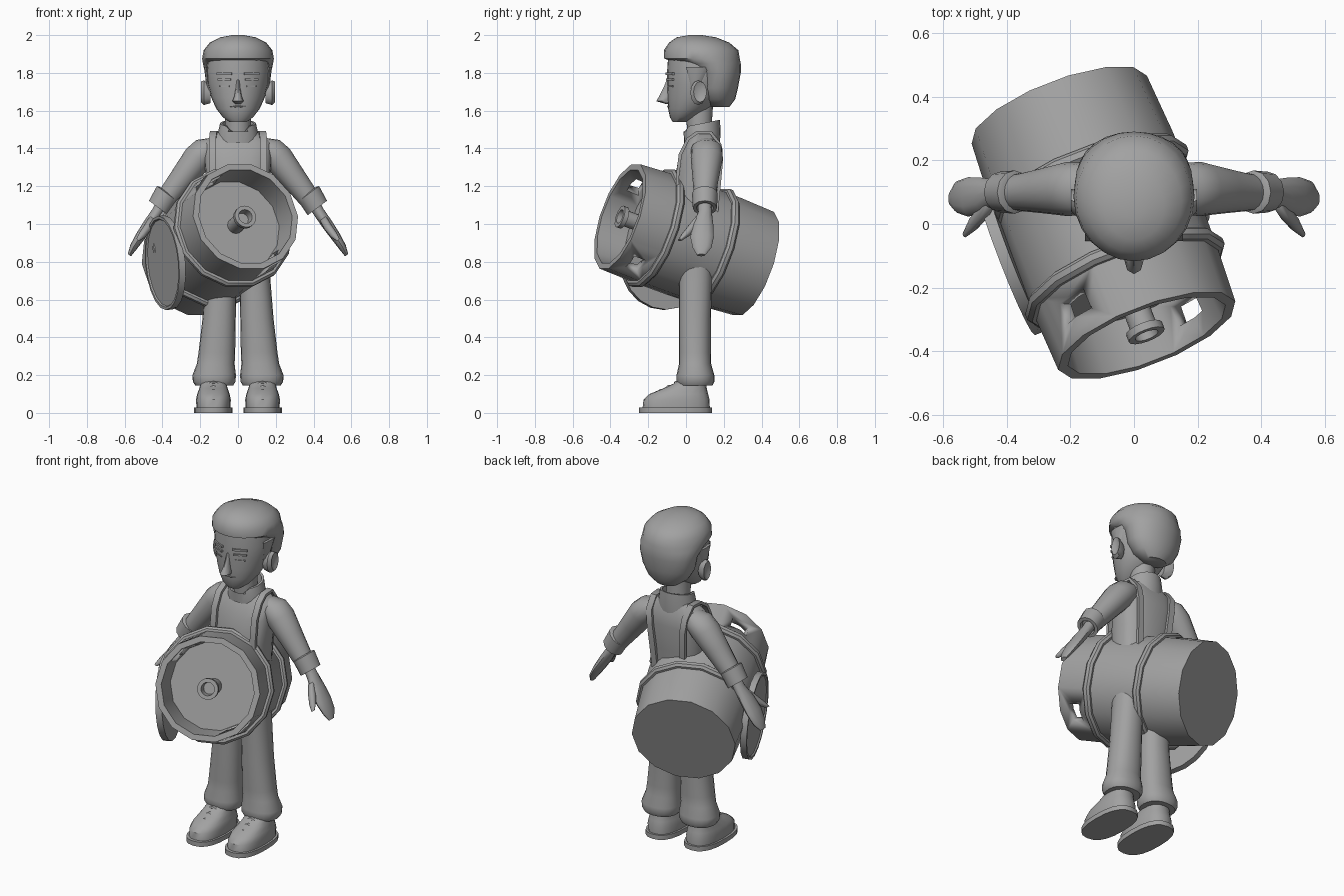
import bpy, bmesh, math
from mathutils import Vector, Matrix

grey = bpy.data.materials.new("plain grey")
grey.diffuse_color = (0.36, 0.36, 0.36, 1)
X, Y = Vector((1, 0, 0)), Vector((0, 1, 0))


def finish(name, bm, angle=40):
    bmesh.ops.recalc_face_normals(bm, faces=bm.faces)
    me = bpy.data.meshes.new(name)
    bm.to_mesh(me)
    bm.free()
    me.materials.append(grey)
    ob = bpy.data.objects.new(name, me)
    bpy.context.collection.objects.link(ob)
    bpy.ops.object.select_all(action='DESELECT')
    ob.select_set(True)
    bpy.context.view_layer.objects.active = ob
    bpy.ops.object.shade_smooth_by_angle(angle=math.radians(angle))
    return ob


def loft(name, rows, n=16, u=X, v=Y, power=1.0, turn=0.0, angle=40, edit=None):
    """Skin rounded sections (x, y, z, half size along u, half size along v).
    With v=None the section follows the path."""
    bm, rings = bmesh.new(), []
    pts = [Vector(r[:3]) for r in rows]
    for i, r in enumerate(rows):
        w = v
        if w is None:
            w = u.cross(pts[min(i + 1, len(pts) - 1)] - pts[max(i - 1, 0)]).normalized()
        ring = []
        for k in range(n):
            t = turn + 2 * math.pi * k / n
            c, s = (math.copysign(abs(f) ** power, f) for f in (math.cos(t), math.sin(t)))
            ring.append(bm.verts.new(pts[i] + u * c * r[3] + w * s * r[4]))
        rings.append(ring)
    for a, b in zip(rings, rings[1:]):
        for k in range(n):
            bm.faces.new((a[k], a[(k + 1) % n], b[(k + 1) % n], b[k]))
    bm.faces.new(rings[0])
    bm.faces.new(rings[-1])
    if edit:
        for vert in bm.verts:
            edit(vert.co)
    return finish(name, bm, angle)


def box(name, centre, size, rot=None):
    bm = bmesh.new()
    m = Matrix.Translation(centre) @ (rot or Matrix()) @ Matrix.Diagonal((*size, 1))
    bmesh.ops.create_cube(bm, size=1, matrix=m)
    return finish(name, bm)


# Barrel: profile (depth, radius) turned about a tilted axis
front = Vector((0.04, -0.35, 1.04))
axis = Vector((-0.275, 0.71, -0.25)).normalized()
side = Vector((0.71, 0.275, 0)).normalized()
up = side.cross(axis)


def turned(name, profile, n=14, angle=35):
    return loft(name, [(*(front + axis * d), r, r) for d, r in profile], n, side, up, angle=angle)


barrel = turned("barrel", [(0.16, 0.25), (0, 0.265), (0, 0.298), (0.2, 0.307),
                           (0.4, 0.31), (0.6, 0.307), (0.8, 0.295)])
for i, d in enumerate((0.2, 0.53)):
    turned("barrel_hoop_%d" % i, [(d - .022, .29), (d - .022, .32), (d - .01, .332),
                                  (d + .01, .332), (d + .022, .32), (d + .022, .29)])
turned("barrel_tap", [(0.17, .043), (0.025, .043), (0.025, .06), (0, .06),
                      (0, .038), (0.05, .034)], 16)

# Two opposite hand slots in the barrel rim
reach = -0.6 * side + 0.8 * up
rot = Matrix((reach, axis.cross(reach), axis)).transposed().to_4x4()
cutter = box("slot_cutter", front + axis * 0.1, (0.9, 0.105, 0.07), rot)
mod = barrel.modifiers.new("slots", 'BOOLEAN')
mod.operation, mod.object, mod.solver = 'DIFFERENCE', cutter, 'EXACT'
bpy.context.view_layer.objects.active = barrel
bpy.ops.object.modifier_apply(modifier="slots")
bpy.data.objects.remove(cutter)

# Rimmed disc hanging on the side of the barrel
tilt = Vector((-0.08, 0, 1)).normalized()
along = Vector((0.36, -0.93, 0))
out = along.cross(tilt).normalized()
if out.x > 0:
    out = -out
mid = Vector((-0.385, -0.11, 0.795))
loft("side_disc", [(*(mid + out * d), r, r) for d, r in
                   ((-.018, .22), (-.018, .25), (.018, .25), (.018, .235), (.01, .23))],
     20, along, tilt, angle=30)

# Torso and neck
loft("torso", [(0, .05, .68, .13, .07), (0, .05, .8, .165, .1), (0, .05, 1.0, .16, .11),
               (0, .055, 1.2, .165, .12), (0, .075, 1.35, .18, .115),
               (0, .09, 1.43, .18, .09), (0, .095, 1.49, .1, .06)], 24, power=.75)
loft("neck", [(0, .08, 1.44, .07, .07), (0, .07, 1.55, .068, .068),
              (0, .07, 1.66, .07, .075)])


def notch(co):
    # slope the collar towards the front and open a V there
    if co.z > 1.5:
        co.z += (co.y - .17) * .2
        if co.y < .08:
            co.z -= .07 * max(0, 1 - abs(co.x) / .06)


loft("collar", [(0, .085, 1.43, .115, .095), (0, .085, 1.49, .105, .098),
                (0, .085, 1.55, .095, .095), (0, .085, 1.55, .082, .082),
                (0, .085, 1.47, .075, .075)], 24, edit=notch)

# Head: face, hair, nose, mouth
loft("face", [(0, -.035, 1.54, .045, .035), (0, -.015, 1.565, .08, .07),
              (0, .015, 1.61, .115, .11), (0, .04, 1.67, .142, .138),
              (0, .055, 1.74, .16, .155), (0, .06, 1.81, .168, .16),
              (0, .06, 1.88, .16, .155), (0, .06, 1.93, .1, .1)], 24)
loft("hair", [(0, .18, 1.62, .07, .05), (0, .17, 1.66, .125, .09), (0, .165, 1.72, .16, .11),
              (0, .165, 1.80, .175, .125), (0, .125, 1.85, .186, .165),
              (0, .085, 1.875, .19, .2), (0, .08, 1.92, .182, .197),
              (0, .07, 1.96, .15, .16), (0, .055, 1.988, .095, .105),
              (0, .05, 2.0, .03, .035)], 24)
loft("nose", [(0, -.085, 1.635, .015, .02), (0, -.115, 1.65, .03, .042),
              (0, -.107, 1.675, .02, .036), (0, -.095, 1.72, .012, .025),
              (0, -.085, 1.77, .01, .014)], 8, angle=60)
for i, z in enumerate((1.608, 1.622)):
    loft("lip_%d" % i, [(x, -.084 + i * -.008 + abs(x) * .25, z, .008, .006 * k) for x, k in
                        ((-.045, .2), (-.02, 1), (0, 1), (.02, 1), (.045, .2))],
         8, Y, Vector((0, 0, 1)))

for s, tag in ((-1, "left"), (1, "right")):
    # Face details
    loft(tag + "_ear", [(s * .145, .06, 1.69, .03, .05), (s * .18, .065, 1.695, .042, .065),
                        (s * .197, .075, 1.70, .035, .055), (s * .187, .075, 1.70, .018, .03)],
         12, Y, Vector((0, 0, 1)))
    slope = Matrix.Rotation(s * .42, 4, 'Z')
    box(tag + "_brow", (s * .072, -.085, 1.795), (.085, .012, .012), slope)
    box(tag + "_upper_lid", (s * .072, -.084, 1.765), (.075, .012, .01), slope)
    box(tag + "_lower_lid", (s * .072, -.081, 1.73), (.06, .01, .007), slope)
    loft(tag + "_sideburn", [(s * .145, .045, 1.69, .008, .012), (s * .16, .05, 1.75, .01, .03),
                             (s * .168, .06, 1.83, .012, .06)], 8)

    # Arm, cuff and hand
    v = Vector((.8 * s, 0, .6))
    loft(tag + "_sleeve", [(s * .11, .105, 1.425, .06, .05), (s * .16, .11, 1.40, .082, .075),
                           (s * .21, .11, 1.35, .085, .08), (s * .28, .105, 1.26, .072, .07),
                           (s * .35, .1, 1.17, .06, .06), (s * .38, .1, 1.13, .056, .056)],
         16, Y, v)
    loft(tag + "_cuff", [(s * .372, .1, 1.165, .055, .055), (s * .375, .1, 1.16, .068, .068),
                         (s * .42, .1, 1.085, .064, .064), (s * .42, .1, 1.085, .045, .045),
                         (s * .41, .1, 1.1, .04, .04)], 12, Y, v)
    loft(tag + "_hand", [(s * .405, .1, 1.10, .035, .032), (s * .43, .1, 1.06, .037, .03),
                         (s * .475, .09, .995, .055, .03), (s * .52, .085, .93, .062, .026),
                         (s * .555, .085, .875, .05, .02), (s * .575, .08, .835, .022, .01)],
         12, Y, v)
    loft(tag + "_thumb", [(s * .45, .065, 1.03, .02, .02), (s * .475, .035, .985, .028, .022),
                          (s * .505, .0, .945, .024, .02), (s * .53, -.032, .915, .01, .01)],
         8, Y, v, angle=60)

    # Shoulder strap
    loft(tag + "_strap", [(s * x, y, z, .026, .012) for x, y, z in
                          ((.13, -.045, 1.05), (.135, -.045, 1.25), (.135, -.03, 1.37),
                           (.135, .01, 1.45), (.13, .06, 1.485), (.125, .13, 1.485),
                           (.12, .18, 1.42), (.11, .188, 1.34), (.1, .175, 1.2),
                           (.09, .155, 1.0))],
         4, X, None, turn=math.pi / 4)

    # Trouser leg with flared hem
    loft(tag + "_leg", [(s * .085, .05, .82, .08, .09), (s * .09, .05, .7, .082, .088),
                        (s * .1, .047, .5, .088, .085), (s * .112, .047, .32, .097, .085),
                        (s * .118, .048, .26, .1, .085), (s * .126, .05, .2, .115, .1),
                        (s * .126, .05, .165, .113, .1), (s * .126, .05, .145, .1, .09)],
         20, power=.9)

    # Shoe
    loft(tag + "_sole", [(s * .13, -.055, 0, .102, .193), (s * .13, -.055, .028, .102, .193)],
         20, power=.8)
    loft(tag + "_shoe", [(s * .13, -.052, .025, .09, .178), (s * .13, -.05, .07, .092, .175),
                         (s * .13, -.038, .1, .086, .155), (s * .13, -.005, .13, .075, .115),
                         (s * .13, .025, .16, .068, .08), (s * .13, .04, .2, .06, .06)],
         20, power=.8)
    for i, (y, z) in enumerate(((-.13, .118), (-.09, .138), (-.05, .16))):
        loft(tag + "_lace_%d" % i, [(s * .13 + x, y, z - abs(x) * .4, .014, .01)
                                    for x in (-.055, -.025, 0, .025, .055)],
             8, Y, Vector((0, 0, 1)))
